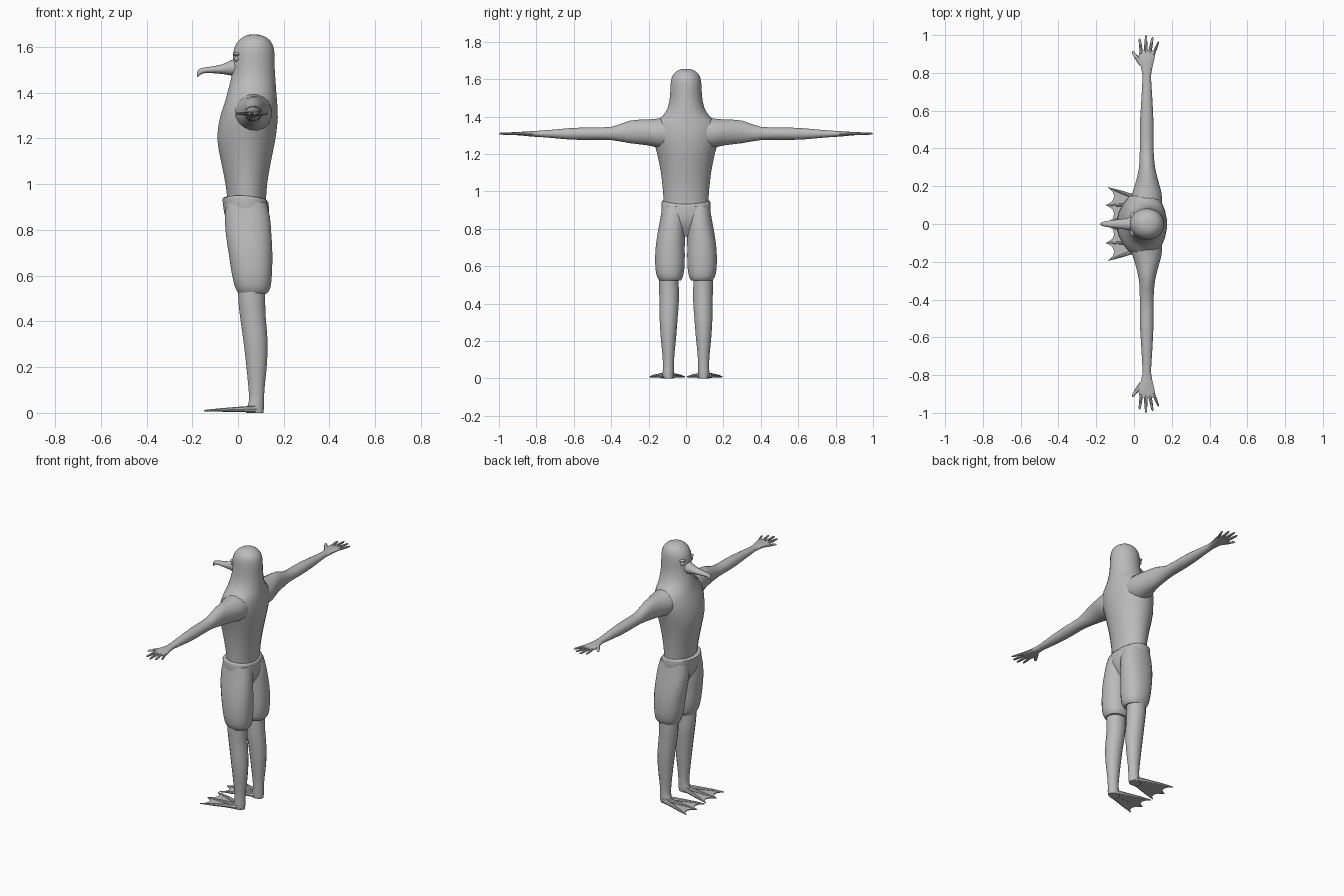
import bpy, bmesh, math
from mathutils import Vector as V

grey = bpy.data.materials.new("plain grey")
grey.diffuse_color = (0.5, 0.5, 0.5, 1)


def finish(name, bm, mirror=False, smooth=True):
    bmesh.ops.recalc_face_normals(bm, faces=bm.faces)
    me = bpy.data.meshes.new(name)
    bm.to_mesh(me)
    bm.free()
    me.materials.append(grey)
    ob = bpy.data.objects.new(name, me)
    bpy.context.collection.objects.link(ob)
    if mirror:
        m = ob.modifiers.new("Mirror", 'MIRROR')
        m.use_axis = (False, True, False)
        m.use_mirror_merge = False
    bpy.context.view_layer.objects.active = ob
    bpy.ops.object.select_all(action='DESELECT')
    ob.select_set(True)
    if smooth:
        bpy.ops.object.shade_smooth_by_angle(angle=math.radians(40))
    return ob


def refine(rows, sub):
    """Catmull-Rom interpolation between rows of numbers."""
    out = []
    for i in range(len(rows) - 1):
        p0, p1, p2 = rows[max(i - 1, 0)], rows[i], rows[i + 1]
        p3 = rows[min(i + 2, len(rows) - 1)]
        for k in range(sub):
            t = k / sub
            out.append([0.5 * (2 * b + (c - a) * t + (2 * a - 5 * b + 4 * c - d) * t * t
                               + (3 * b - a - 3 * c + d) * t ** 3)
                        for a, b, c, d in zip(p0, p1, p2, p3)])
    return out + [list(rows[-1])]


def loft(bm, rows, axis, n=20, sub=2, power=2.0):
    """Rows: (position on axis, low u, high u, low v, high v)."""
    prev = first = None
    for s, u0, u1, v0, v1 in refine(rows, sub):
        ring = []
        for i in range(n):
            a = 2 * math.pi * (i + 0.5) / n
            c, d = math.cos(a), math.sin(a)
            u = (u0 + u1) / 2 + (u1 - u0) / 2 * math.copysign(abs(c) ** (2 / power), c)
            v = (v0 + v1) / 2 + (v1 - v0) / 2 * math.copysign(abs(d) ** (2 / power), d)
            co = {'z': (u, v, s), 'y': (u, s, v), 'x': (s, u, v)}[axis]
            ring.append(bm.verts.new(co))
        if prev:
            for i in range(n):
                j = (i + 1) % n
                bm.faces.new((prev[i], prev[j], ring[j], ring[i]))
        else:
            first = ring
        prev = ring
    bm.faces.new(first)
    bm.faces.new(prev)


def rod(bm, pts, n=8):
    """Tapered flat rod in the ground plane: points (x, y, z, half width, half height)."""
    d = V(pts[-1][:2]) - V(pts[0][:2])
    d.normalize()
    rings = []
    for x, y, z, w, h in pts:
        rings.append([bm.verts.new((x - d.y * w * math.cos(a), y + d.x * w * math.cos(a),
                                    z + h * math.sin(a)))
                      for a in (2 * math.pi * i / n for i in range(n))])
    for p, q in zip(rings, rings[1:]):
        for i in range(n):
            j = (i + 1) % n
            bm.faces.new((p[i], p[j], q[j], q[i]))
    bm.faces.new(rings[0])
    bm.faces.new(rings[-1])


# Torso, neck and head in one body
bm = bmesh.new()
body = [(0.91, -0.045, 0.122, 0.118), (1.0, -0.055, 0.128, 0.124), (1.1, -0.075, 0.145, 0.135),
        (1.2, -0.092, 0.165, 0.155), (1.29, -0.08, 0.175, 0.178), (1.36, -0.058, 0.172, 0.17),
        (1.405, -0.046, 0.168, 0.125), (1.45, -0.034, 0.165, 0.098), (1.51, -0.023, 0.161, 0.086),
        (1.575, -0.022, 0.16, 0.083), (1.615, -0.008, 0.15, 0.075), (1.64, 0.016, 0.128, 0.055),
        (1.652, 0.04, 0.1, 0.032), (1.655, 0.062, 0.078, 0.008)]
loft(bm, [(z, a, b, -w, w) for z, a, b, w in body], 'z', 24)
finish("body", bm)

# Arms
bm = bmesh.new()
loft(bm, [(0.1, -0.02, 0.15, 1.225, 1.40), (0.16, -0.012, 0.148, 1.235, 1.39),
          (0.21, 0.005, 0.135, 1.246, 1.386), (0.3, 0.026, 0.112, 1.257, 1.38),
          (0.4, 0.03, 0.104, 1.274, 1.346), (0.52, 0.03, 0.104, 1.275, 1.343),
          (0.62, 0.036, 0.1, 1.277, 1.339), (0.72, 0.042, 0.094, 1.286, 1.33),
          (0.8, 0.046, 0.089, 1.292, 1.324)], 'y', 16)
finish("arm", bm, True)

# Hands: palm plus five fingers
bm = bmesh.new()
loft(bm, [(0.78, 0.046, 0.09, 1.291, 1.325), (0.83, 0.036, 0.098, 1.294, 1.322),
          (0.87, 0.024, 0.108, 1.298, 1.32), (0.905, 0.025, 0.114, 1.301, 1.316),
          (0.918, 0.03, 0.11, 1.304, 1.314)], 'y', 14)
fingers = [((0.04, 0.845), (-0.01, 0.915), 0.012), ((0.04, 0.9), (0.029, 0.982), 0.009),
           ((0.061, 0.905), (0.064, 1.0), 0.009), ((0.083, 0.905), (0.099, 0.99), 0.009),
           ((0.102, 0.895), (0.13, 0.966), 0.008)]
for (x0, y0), (x1, y1), w in fingers:
    rod(bm, [(x0 + (x1 - x0) * t, y0 + (y1 - y0) * t, 1.309, w * k, 0.008 * k)
             for t, k in ((0, 1), (0.5, 0.9), (0.9, 0.65), (1, 0.2))])
finish("hand", bm, True)

# Hooked beak
bm = bmesh.new()
loft(bm, [(0.0, -0.042, 0.042, 1.468, 1.555), (-0.028, -0.034, 0.034, 1.475, 1.543),
          (-0.07, -0.026, 0.026, 1.482, 1.524), (-0.12, -0.02, 0.02, 1.486, 1.514),
          (-0.155, -0.014, 0.014, 1.484, 1.509), (-0.172, -0.008, 0.008, 1.472, 1.502),
          (-0.179, -0.003, 0.003, 1.468, 1.488)], 'x', 14)
finish("beak", bm)

# Eyes with a brow above each
bm = bmesh.new()
for z, dx, r, s in ((1.548, -0.004, 0.013, 1), (1.568, -0.004, 0.017, 0.5)):
    res = bmesh.ops.create_uvsphere(bm, u_segments=10, v_segments=6, radius=r)
    for v in res["verts"]:
        v.co = V((v.co.x + dx, v.co.y * 1.3 + 0.042, v.co.z * s + z))
finish("eye", bm, True)

# Shorts: seat with a higher waistband at the sides
bm = bmesh.new()
loft(bm, [(0.76, 0.0, 0.09, -0.05, 0.05), (0.82, -0.04, 0.125, -0.1, 0.1),
          (0.87, -0.06, 0.136, -0.128, 0.128), (0.92, -0.067, 0.134, -0.132, 0.132),
          (0.94, -0.068, 0.13, -0.13, 0.13), (0.945, -0.06, 0.124, -0.124, 0.124)], 'z', 24, 2, 2.3)
for v in bm.verts:
    if v.co.z > 0.93:
        v.co.z += 0.08 * abs(v.co.y) - 0.004 - 0.12 * max(v.co.x - 0.03, 0)
finish("shorts_seat", bm)

# Shorts legs
bm = bmesh.new()
loft(bm, [(0.92, -0.05, 0.125, 0.0, 0.128), (0.86, -0.058, 0.14, 0.0, 0.137),
          (0.78, -0.054, 0.147, 0.004, 0.152), (0.7, -0.042, 0.151, 0.006, 0.163),
          (0.62, -0.03, 0.15, 0.006, 0.166), (0.56, -0.017, 0.145, 0.012, 0.16),
          (0.535, -0.006, 0.137, 0.02, 0.15), (0.523, 0.0, 0.128, 0.028, 0.142)], 'z', 20, 2, 2.3)
finish("shorts_leg", bm, True)

# Lower legs
bm = bmesh.new()
loft(bm, [(0.6, 0.0, 0.122, 0.038, 0.146), (0.5, 0.0, 0.12, 0.038, 0.146),
          (0.42, 0.008, 0.122, 0.037, 0.143), (0.32, 0.022, 0.13, 0.044, 0.142),
          (0.22, 0.034, 0.128, 0.052, 0.136), (0.12, 0.044, 0.118, 0.062, 0.126),
          (0.06, 0.048, 0.114, 0.064, 0.124), (0.025, 0.04, 0.114, 0.064, 0.126),
          (0.0, 0.034, 0.112, 0.066, 0.124)], 'z', 16)
finish("leg", bm, True)

# Webbed feet: three toes over a thin scalloped web
bm = bmesh.new()
tips = [(-0.137, 0.193), (-0.148, 0.1), (-0.137, 0.008)]
for tx, ty in tips:
    sy = 0.1 + (ty - 0.1) * 0.2
    rod(bm, [(0.075, sy, 0.016, 0.016, 0.016), (0.02, sy + (ty - sy) * 0.26, 0.016, 0.012, 0.012),
             (-0.07, sy + (ty - sy) * 0.69, 0.013, 0.008, 0.008), (tx, ty, 0.01, 0.002, 0.003)])
web = [(0.1, 0.08), (0.1, 0.12), (0.05, 0.13), (-0.04, 0.155), tips[0], (-0.112, 0.17),
       (-0.105, 0.145), (-0.115, 0.12), tips[1], (-0.115, 0.08), (-0.105, 0.055),
       (-0.112, 0.03), tips[2], (-0.04, 0.045), (0.05, 0.07)]
face = bm.faces.new([bm.verts.new((x, y, 0.006)) for x, y in web])
top = bmesh.ops.extrude_face_region(bm, geom=[face])["geom"]
for v in top:
    if isinstance(v, bmesh.types.BMVert):
        v.co.z = 0.012
finish("webbed_foot", bm, True)
